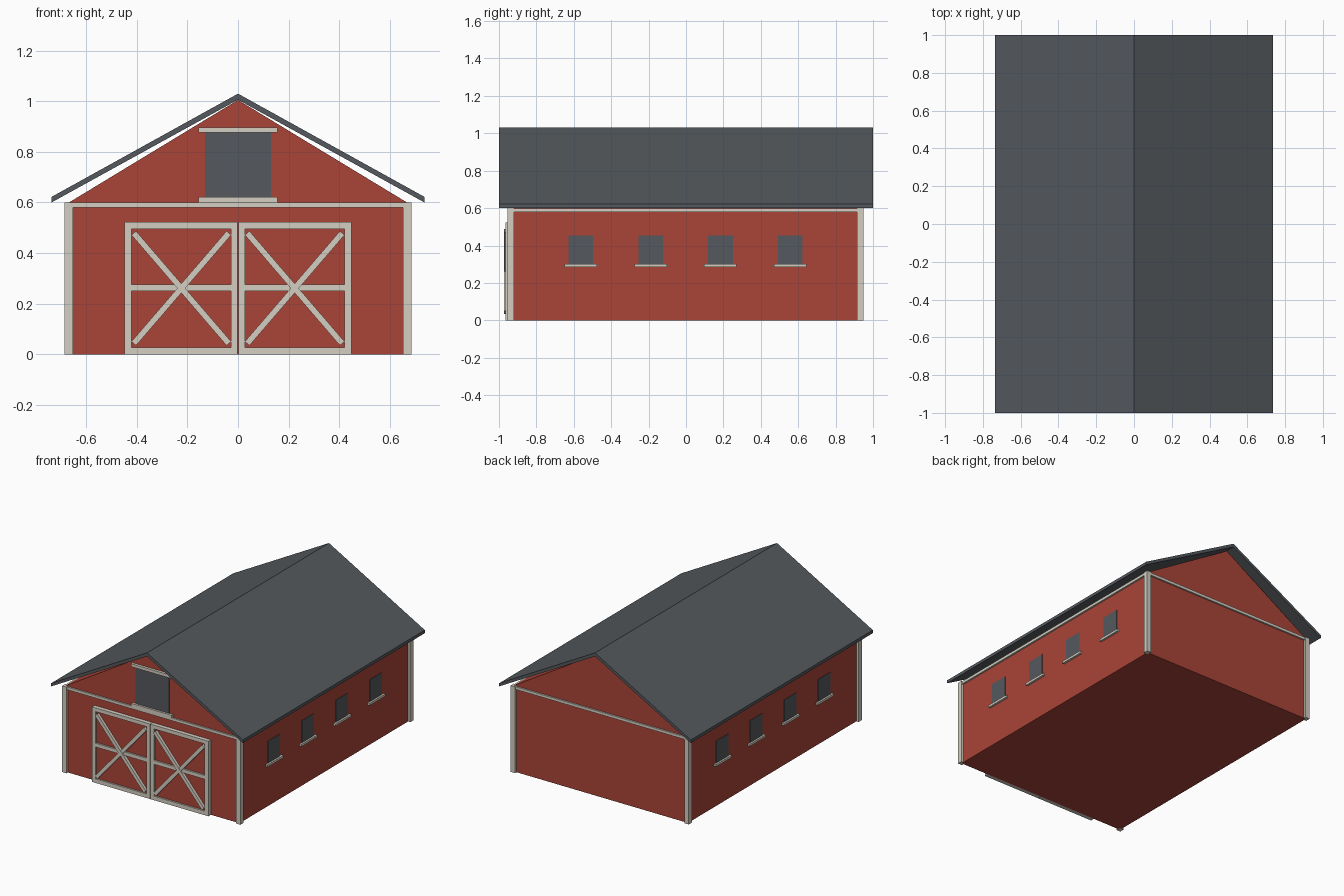
import bpy, bmesh, math
from mathutils import Matrix, Vector

if "Cube" in bpy.data.objects:
    bpy.data.objects.remove(bpy.data.objects["Cube"], do_unlink=True)


def material(name, rgb):
    m = bpy.data.materials.new(name)
    m.use_nodes = True
    m.diffuse_color = (*rgb, 1)
    m.node_tree.nodes["Principled BSDF"].inputs["Base Color"].default_value = (*rgb, 1)
    return m


RED = material("barn red", (0.40, 0.056, 0.039))
GREY = material("slate grey", (0.089, 0.099, 0.109))
CREAM = material("cream trim", (0.66, 0.62, 0.54))

WALL_X, WALL_Y, MID_Y, EAVE = 0.668, 0.935, -0.0025, 0.60
FRONT = MID_Y - WALL_Y


def finish(name, bm, mat):
    bmesh.ops.recalc_face_normals(bm, faces=bm.faces)
    mesh = bpy.data.meshes.new(name)
    bm.to_mesh(mesh)
    bm.free()
    mesh.materials.append(mat)
    ob = bpy.data.objects.new(name, mesh)
    bpy.context.collection.objects.link(ob)
    return ob


def box(name, x, y, z, mat, angle=0):
    """Box from (min, max) ranges, optionally turned about y."""
    size = [b - a for a, b in (x, y, z)]
    mid = Vector([(a + b) / 2 for a, b in (x, y, z)])
    bm = bmesh.new()
    place = Matrix.Translation(mid) @ Matrix.Rotation(angle, 4, "Y") @ Matrix.Diagonal((*size, 1))
    bmesh.ops.create_cube(bm, size=1, matrix=place)
    return finish(name, bm, mat)


def prism(name, profile, y0, y1, mat):
    """Extrude an (x, z) outline along y."""
    bm = bmesh.new()
    face = bm.faces.new([bm.verts.new((x, y0, z)) for x, z in profile])
    new = bmesh.ops.extrude_face_region(bm, geom=[face])["geom"]
    verts = [v for v in new if isinstance(v, bmesh.types.BMVert)]
    bmesh.ops.translate(bm, verts=verts, vec=(0, y1 - y0, 0))
    return finish(name, bm, mat)


# Body with gable ends, and the thin roof
prism("barn_walls", [(-WALL_X, 0), (WALL_X, 0), (WALL_X, EAVE), (0, 1.005), (-WALL_X, EAVE)],
      FRONT, MID_Y + WALL_Y, RED)
prism("roof", [(-0.737, 0.60), (0, 1.006), (0.737, 0.60), (0.737, 0.622), (0, 1.03), (-0.737, 0.622)],
      -1, 1, GREY)

# Corner posts and the trim under the eaves
for sx, side in ((1, "left"), (-1, "right")):
    for sy, end in ((-1, "front"), (1, "back")):
        box(f"{end}_{side}_corner_post", sorted((sx * 0.652, sx * 0.685)),
            sorted((MID_Y + sy * 0.917, MID_Y + sy * 0.951)), (0, EAVE), CREAM)
    box(f"{side}_eave_trim", sorted((sx * 0.66, sx * 0.68)),
        (MID_Y - 0.918, MID_Y + 0.918), (0.58, 0.599), CREAM)
for sy, end in ((-1, "front"), (1, "back")):
    box(f"{end}_gable_trim", (-0.653, 0.653),
        sorted((MID_Y + sy * 0.925, MID_Y + sy * 0.946)), (0.58, 0.599), CREAM)

# Side windows with sills
for sx, side in ((1, "left"), (-1, "right")):
    for i in range(4):
        y = MID_Y + (i - 1.5) * 0.373
        box(f"{side}_window_{i + 1}", sorted((sx * 0.665, sx * 0.671)),
            (y - 0.066, y + 0.066), (0.295, 0.453), GREY)
        box(f"{side}_window_sill_{i + 1}", sorted((sx * 0.66, sx * 0.683)),
            (y - 0.087, y + 0.087), (0.284, 0.3), CREAM)

# Loft hatch
box("loft_hatch", (-0.13, 0.13), (FRONT - 0.004, FRONT + 0.002), (0.61, 0.885), GREY)
for name, z in (("loft_hatch_sill", 0.6), ("loft_hatch_header", 0.876)):
    box(name, (-0.156, 0.156), (FRONT - 0.018, FRONT + 0.002), (z, z + 0.021), CREAM)

# Double doors: panel, frame, middle rail and crossed braces
DOOR = (FRONT - 0.028, FRONT)
for sx, side in ((1, "left"), (-1, "right")):
    def span(a, b):
        return sorted((sx * a, sx * b))
    box(f"{side}_door_panel", span(0.003, 0.447), (FRONT - 0.016, FRONT), (0.002, 0.52), RED)
    for part, a, b in (("inner", 0.001, 0.028), ("outer", 0.42, 0.448)):
        box(f"{side}_door_{part}_stile", span(a, b), DOOR, (0, 0.522), CREAM)
    for part, a, b in (("bottom", 0, 0.028), ("middle", 0.25, 0.276), ("top", 0.496, 0.522)):
        box(f"{side}_door_{part}_rail", span(0.028, 0.42), DOOR, (a, b), CREAM)
    cx, cz, half = 0.224 * sx, 0.261, 0.288
    tilt = math.atan2(0.436, 0.375)
    for n, turn in enumerate((1, -1)):
        box(f"{side}_door_brace_{n + 1}", (cx - half, cx + half),
            (FRONT - 0.036 + n * 0.002, FRONT - 0.01), (cz - 0.012, cz + 0.012), CREAM, turn * tilt)
